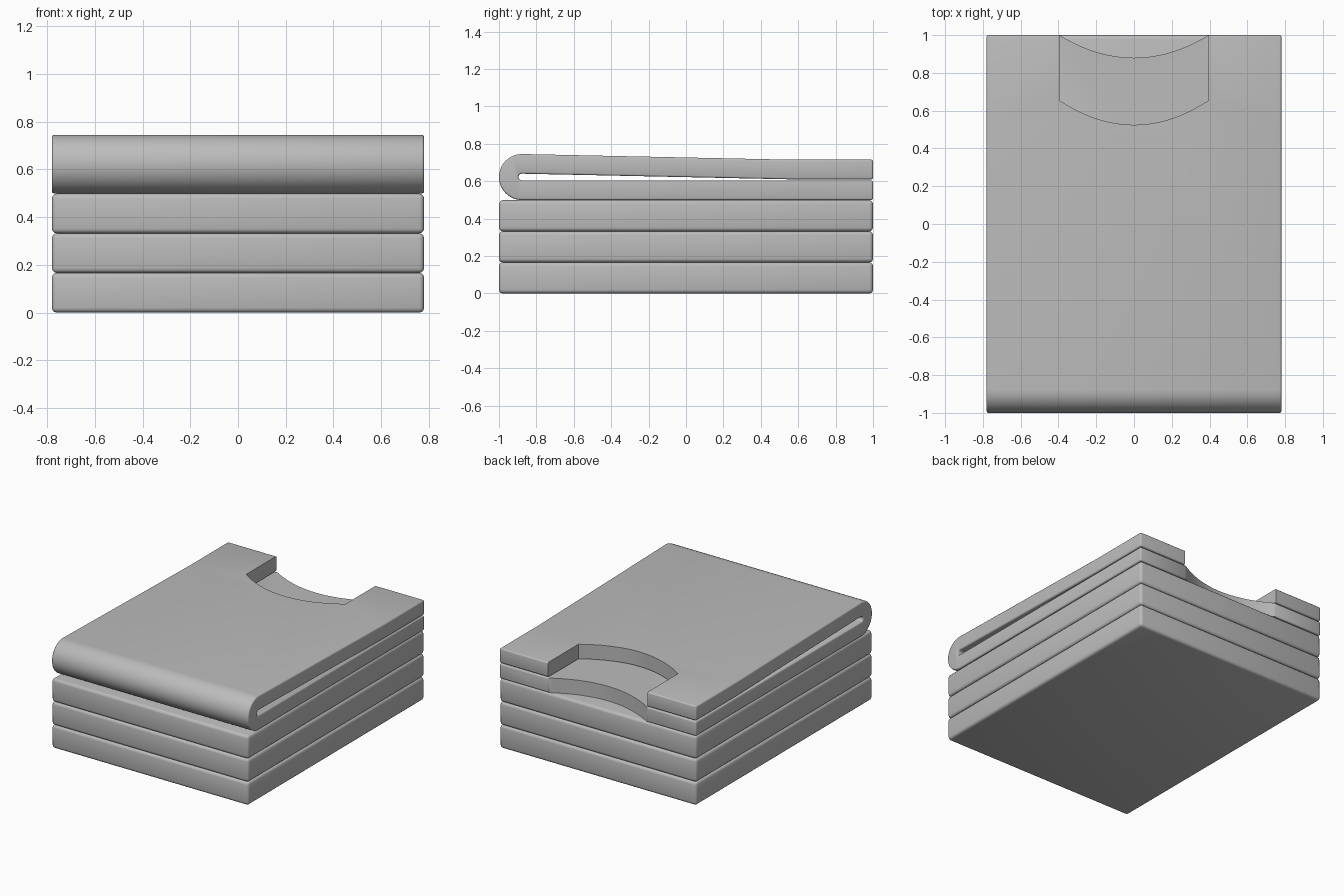
import bpy, bmesh, math
from mathutils import Vector

if "Cube" in bpy.data.objects:
    bpy.data.objects.remove(bpy.data.objects["Cube"], do_unlink=True)

HALF_X = 0.78

fabric = bpy.data.materials.new("grey_fabric")
fabric.use_nodes = True
GREY = (0.5, 0.5, 0.5, 1)
fabric.diffuse_color = GREY
fabric.node_tree.nodes["Principled BSDF"].inputs["Base Color"].default_value = GREY


def prism(name, points, depth):
    """Extrude a closed outline of 3D points along the depth vector."""
    bm = bmesh.new()
    face = bm.faces.new([bm.verts.new(p) for p in points])
    ext = bmesh.ops.extrude_face_region(bm, geom=[face])
    moved = [v for v in ext["geom"] if isinstance(v, bmesh.types.BMVert)]
    bmesh.ops.translate(bm, verts=moved, vec=Vector(depth))
    bmesh.ops.recalc_face_normals(bm, faces=bm.faces)
    mesh = bpy.data.meshes.new(name)
    bm.to_mesh(mesh)
    bm.free()
    mesh.materials.append(fabric)
    obj = bpy.data.objects.new(name, mesh)
    bpy.context.collection.objects.link(obj)
    return obj


def soften(obj, width, cutters=()):
    """Round the rims, cut the openings, then smooth the shading."""
    bevel = obj.modifiers.new("rim", 'BEVEL')
    bevel.width, bevel.segments = width, 3
    bevel.limit_method, bevel.angle_limit = 'ANGLE', math.radians(40)
    bevel.use_clamp_overlap = False
    for cutter in cutters:
        cut = obj.modifiers.new("neck", 'BOOLEAN')
        cut.operation, cut.solver, cut.object = 'DIFFERENCE', 'EXACT', cutter
    bpy.ops.object.select_all(action='DESELECT')
    obj.select_set(True)
    bpy.context.view_layer.objects.active = obj
    for mod in list(obj.modifiers):
        bpy.ops.object.modifier_apply(modifier=mod.name)
    bpy.ops.object.shade_smooth_by_angle(angle=math.radians(40))


def neck_cutter(name, low_y, corner_y, z0):
    """Scooped neckline: curved front edge with straight sides."""
    half, steps = 0.395, 24
    xs = [half * (2 * i / steps - 1) for i in range(steps + 1)]
    pts = [(x, low_y + (corner_y - low_y) * (x / half) ** 2, z0) for x in xs]
    pts += [(half, 1.1, z0), (-half, 1.1, z0)]
    obj = prism(name, pts, (0, 0, 0.9 - z0))
    obj.hide_render = True
    return obj


# Three flat folded garments
THICK = 0.166
for i, label in enumerate(("bottom", "middle", "upper")):
    z = i * THICK
    outline = [(-HALF_X, -1, z), (HALF_X, -1, z), (HALF_X, 1, z), (-HALF_X, 1, z)]
    soften(prism(label + "_folded_cloth", outline, (0, 0, THICK)), 0.02)

# Shirt on top: one sheet folded over at the front
FOLD_Y, FOLD_Z = -0.877, 0.622


def fold_arc(radius, steps):
    angles = [math.pi * (0.5 + i / steps) for i in range(steps + 1)]
    return [(FOLD_Y + radius * math.cos(a), FOLD_Z + radius * math.sin(a)) for a in angles]


profile = [(1, 0.715), (0.55, 0.715)] + fold_arc(0.123, 20) + [(1, 0.499), (1, 0.604)]
profile += fold_arc(0.018, 10)[::-1] + [(0.55, 0.61), (1, 0.61)]
shirt = prism("folded_shirt", [(-HALF_X, y, z) for y, z in profile], (2 * HALF_X, 0, 0))

# Neckline: deep scoop in the upper layer, shallow in the lower
cutters = [neck_cutter("front_neck_cutter", 0.525, 0.655, 0.607),
           neck_cutter("back_neck_cutter", 0.88, 1.0, 0.45)]
soften(shirt, 0.01, cutters)
for cutter in cutters:
    bpy.data.objects.remove(cutter, do_unlink=True)
